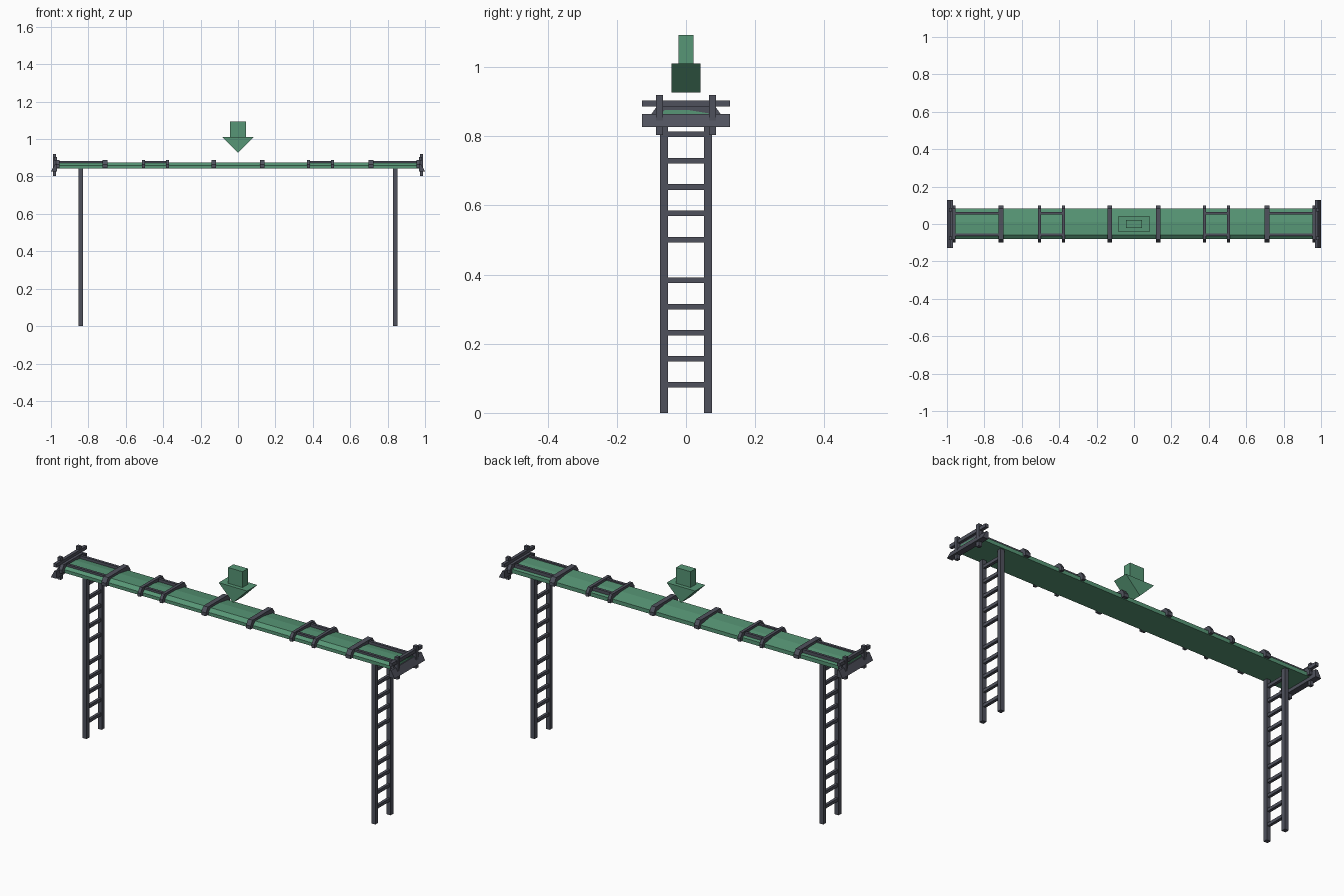
import bpy, bmesh

if "Cube" in bpy.data.objects:
    bpy.data.objects.remove(bpy.data.objects["Cube"])


def material(name, color):
    m = bpy.data.materials.new(name)
    m.diffuse_color = color
    m.use_nodes = True
    m.node_tree.nodes["Principled BSDF"].inputs["Base Color"].default_value = m.diffuse_color
    return m


GREEN = material("green_paint", (0.095, 0.305, 0.18, 1))
DARK = material("dark_metal", (0.078, 0.083, 0.108, 1))


def prism(bm, profile, axis, a, b):
    """Extrude a 2D profile along 'x' (profile is y,z) or 'y' (profile is x,z)."""
    def at(p, t):
        return (t, p[0], p[1]) if axis == 'x' else (p[0], t, p[1])
    lo = [bm.verts.new(at(p, a)) for p in profile]
    hi = [bm.verts.new(at(p, b)) for p in profile]
    n = len(profile)
    bm.faces.new(lo)
    bm.faces.new(hi[::-1])
    for i in range(n):
        j = (i + 1) % n
        bm.faces.new((lo[i], hi[i], hi[j], lo[j]))


def box(bm, x0, x1, y0, y1, z0, z1):
    x0, x1 = sorted((x0, x1))
    y0, y1 = sorted((y0, y1))
    prism(bm, [(y0, z0), (y1, z0), (y1, z1), (y0, z1)], 'x', x0, x1)


def finish(bm, name, mat):
    bmesh.ops.recalc_face_normals(bm, faces=bm.faces)
    me = bpy.data.meshes.new(name)
    bm.to_mesh(me)
    bm.free()
    me.materials.append(mat)
    ob = bpy.data.objects.new(name, me)
    bpy.context.collection.objects.link(ob)
    return ob


def mirrored(half):
    """Close a right-half profile by reflecting it across zero."""
    return half + [(-u, z) for u, z in reversed(half)]


# Walkway beam: steep chamfer at the front, gentle slope to the back
bm = bmesh.new()
prism(bm, [(-0.08, 0.843), (0.083, 0.843), (0.083, 0.863), (0.01, 0.875),
           (-0.06, 0.876), (-0.08, 0.86)], 'x', -0.975, 0.975)
finish(bm, "beam", GREEN)

# Downward arrow: wedge head and square shaft
bm = bmesh.new()
prism(bm, [(-0.083, 1.01), (0.0, 0.926), (0.083, 1.01)], 'y', -0.042, 0.042)
finish(bm, "arrow_head", GREEN)
bm = bmesh.new()
box(bm, -0.042, 0.042, -0.022, 0.022, 1.01, 1.093)
finish(bm, "arrow_shaft", GREEN)

RUNGS = (0.081, 0.157, 0.232, 0.307, 0.384, 0.50, 0.577, 0.653, 0.729, 0.806)
BANDS = ((0.130, 0.013), (0.378, 0.008), (0.506, 0.008), (0.711, 0.014), (0.963, 0.009))
band_profile = mirrored([(0.10, 0.846), (0.10, 0.864), (0.083, 0.888)])

for s, side in ((-1, "left"), (1, "right")):
    # Ladder leg: two stiles and two groups of five rungs
    bm = bmesh.new()
    for t in (-1, 1):
        box(bm, s * 0.829, s * 0.852, t * 0.052, t * 0.075, 0, 0.85)
    for z in RUNGS:
        box(bm, s * 0.833, s * 0.848, -0.054, 0.054, z - 0.008, z + 0.008)
    finish(bm, side + "_ladder", DARK)

    # Straps over the beam
    bm = bmesh.new()
    for x, w in BANDS:
        prism(bm, band_profile, 'x', s * x - w, s * x + w)
    finish(bm, side + "_straps", DARK)

    # Top rails between straps
    bm = bmesh.new()
    for x0, x1 in ((0.378, 0.506), (0.711, 0.963)):
        for t in (-1, 1):
            box(bm, s * x0, s * x1, t * 0.051, t * 0.065, 0.866, 0.883)
    finish(bm, side + "_rails", DARK)

    # End wedge, crossbar and posts
    bm = bmesh.new()
    prism(bm, [(s * 0.968, 0.826), (s * 1.0, 0.826), (s * 0.98, 0.864), (s * 0.968, 0.864)],
          'y', -0.127, 0.127)
    finish(bm, side + "_end_wedge", DARK)
    bm = bmesh.new()
    box(bm, s * 0.968, s * 0.985, -0.127, 0.127, 0.885, 0.903)
    finish(bm, side + "_end_bar", DARK)
    bm = bmesh.new()
    for t in (-1, 1):
        box(bm, s * 0.972, s * 0.99, t * 0.067, t * 0.086, 0.803, 0.919)
    finish(bm, side + "_end_posts", DARK)
